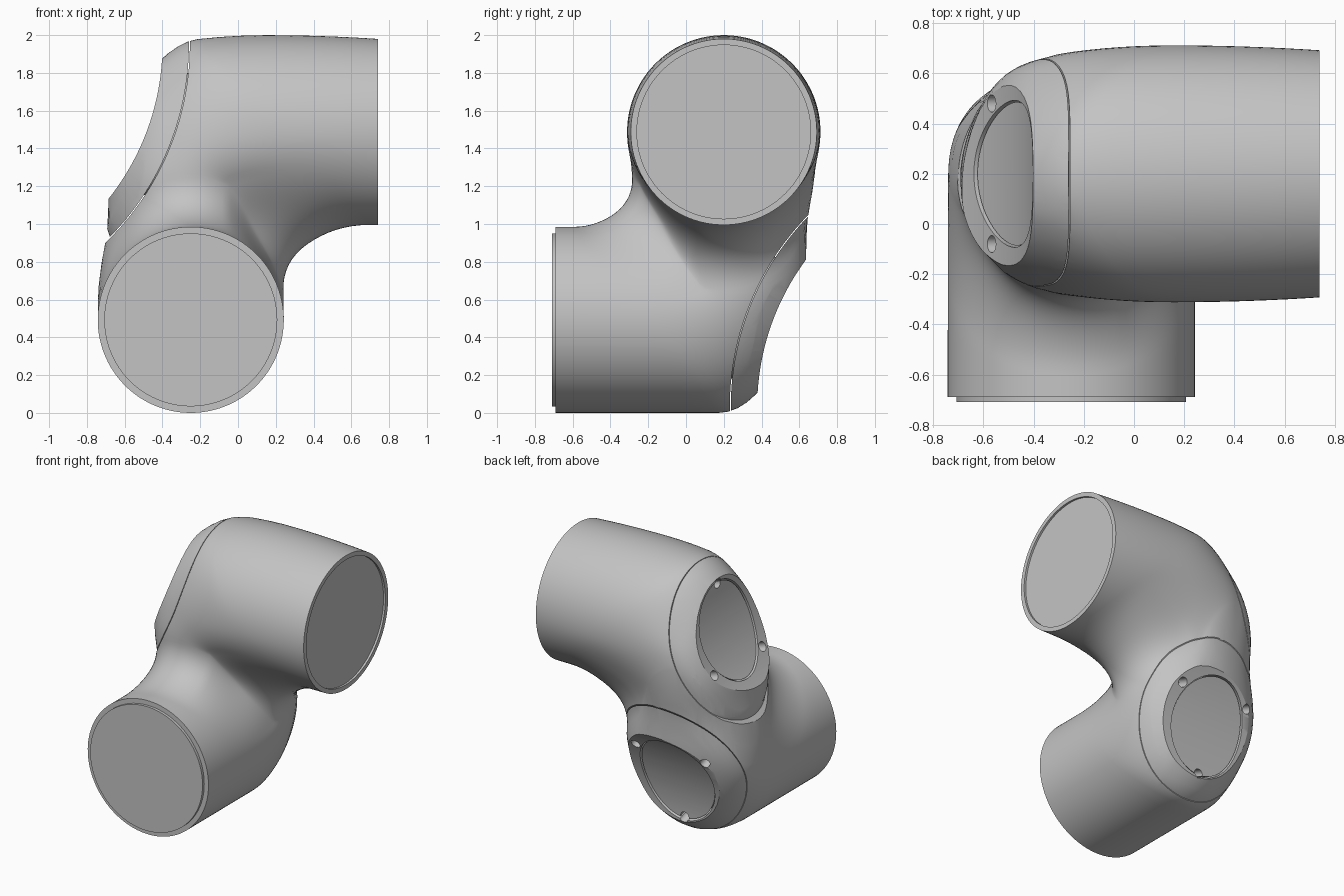
import bpy, bmesh, math
from mathutils import Matrix, Vector

if "Cube" in bpy.data.objects:
    bpy.data.objects.remove(bpy.data.objects["Cube"])

# One painted-metal colour
grey = bpy.data.materials.new("light_grey")
grey.use_nodes = True
grey.diffuse_color = (0.55, 0.55, 0.55, 1)
grey.node_tree.nodes["Principled BSDF"].inputs["Base Color"].default_value = grey.diffuse_color

# Layout: upper arm along +x, short vertical neck, lower arm along -y
CX, CY, Z_TOP, Z_LOW, R = -0.25, 0.2, 1.4875, 0.4925, 0.4925
X_END, Y_END = 0.74, -0.69


def make_object(name, bm):
    bmesh.ops.recalc_face_normals(bm, faces=bm.faces)
    mesh = bpy.data.meshes.new(name)
    bm.to_mesh(mesh)
    bm.free()
    mesh.materials.append(grey)
    obj = bpy.data.objects.new(name, mesh)
    bpy.context.collection.objects.link(obj)
    return obj


def cone(name, r1, r2, depth, matrix, segments=96):
    bm = bmesh.new()
    bmesh.ops.create_cone(bm, cap_ends=True, segments=segments, radius1=r1,
                          radius2=r2, depth=depth, matrix=matrix)
    return make_object(name, bm)


def carve(obj, operation, cutter):
    # Apply a boolean; the second solver is used only if the first returns nothing
    cutter.hide_render = True
    for solver in ("EXACT", "MANIFOLD"):
        mod = obj.modifiers.new("cut", "BOOLEAN")
        mod.operation, mod.solver, mod.object = operation, solver, cutter
        bpy.context.view_layer.update()
        graph = bpy.context.evaluated_depsgraph_get()
        mesh = bpy.data.meshes.new_from_object(obj.evaluated_get(graph))
        obj.modifiers.clear()
        if len(mesh.polygons) > 0:
            obj.data = mesh
            break
    bpy.data.objects.remove(cutter)


def smoothstep(v):
    v = min(max(v, 0), 1)
    return v * v * (3 - 2 * v)


def swell(p):
    # Waist on the outer side of the neck
    waist = math.exp(-((p.z - 0.99) / 0.22) ** 2)
    waist *= smoothstep((p.y - CY + 0.7) / 0.4) * smoothstep((0.7 - p.x + CX) / 0.4)
    p.x = CX + (p.x - CX) * (1 - 0.08 * waist)
    p.y = CY + (p.y - CY) * (1 - 0.08 * waist)
    # Slight barrel shape of the upper arm
    k = 0.115 if p.x > 0.15 else 0.32
    f = max(1.04 - k * (p.x - 0.15) ** 2, 0.96)
    p.y = CY + (p.y - CY) * (1 + (f - 1) * smoothstep((p.z - 1.05) / 0.4))
    if p.z > Z_TOP:
        p.z = Z_TOP + (p.z - Z_TOP) * f
    return p


def strand(angle, legs=8, arc=16):
    # One lengthwise line of the tube: leg, rounded corner, rounded corner, leg
    c, s = math.cos(angle), math.sin(angle)
    k1 = Vector((CX + R * c, CY + R * s, Z_TOP - R * c))
    k2 = Vector((k1.x, k1.y, Z_LOW - R * s))
    length = k1.z - k2.z
    # Inner corners are tight; outer corners take the remaining length
    d1, d2 = 0.15 + c * c, 0.15 + s * s
    most1, most2 = 0.34 + 2 * max(0, -c), 0.26 + 2 * max(0, s)
    b2 = min(length * d2 / (d1 + d2), most2)
    b1 = min(length - b2, most1)
    b2 = min(length - b1, most2)
    a1, a2 = 0.49 - 0.04 * c, 0.41 + 0.11 * s
    turns = [math.pi / 2 * i / arc for i in range(arc + 1)]
    first = [k1 + Vector((a1 * (1 - math.sin(t)), 0, -b1 * (1 - math.cos(t)))) for t in turns]
    second = [k2 + Vector((0, -a2 * (1 - math.cos(t)), b2 * (1 - math.sin(t)))) for t in turns]
    start = Vector((X_END, k1.y, k1.z))
    end = Vector((k2.x, Y_END, k2.z))
    neck = [first[-1].lerp(second[0], i / legs) for i in range(1, legs)]
    pts = [start.lerp(first[0], i / legs) for i in range(legs)] + first + neck + second
    pts += [second[-1].lerp(end, i / legs) for i in range(1, legs + 1)]
    return [swell(p) for p in pts]


def tube(name, sides=112):
    bm = bmesh.new()
    lines = [[bm.verts.new(p) for p in strand(2 * math.pi * (j + 0.37) / sides)]
             for j in range(sides)]
    for j in range(sides):
        a, b = lines[j - 1], lines[j]
        for i in range(len(a) - 1):
            bm.faces.new((a[i], a[i + 1], b[i + 1], b[i]))
    for i in (0, -1):
        bm.faces.new([line[i] for line in lines])
    bmesh.ops.remove_doubles(bm, verts=bm.verts, dist=0.00005)
    return make_object(name, bm)


# Placement of the upper cover, and the half turn that takes it to the lower one
along = Vector((0.34, 0, 0.94)).normalized()
normal = Vector((-along.z, 0, along.x))
frame = Matrix((Vector((0, -1, 0)), along, normal)).transposed().to_4x4()
frame = Matrix.Translation((-0.53, CY, 1.53)) @ frame
half_turn = Matrix(((0, -1, 0, CX + CY), (-1, 0, 0, CX + CY + 0.027),
                    (0, 0, -1, Z_TOP + Z_LOW), (0, 0, 0, 1)))
upright_to_y = Matrix.Rotation(math.pi / 2, 4, "X")


def drum(place, radius):
    # Large drum whose wall gives the dished seam and cover surfaces
    m = place @ Matrix.Translation((-1.71, CY, 1.95)) @ upright_to_y
    return cone("drum_cutter", radius, radius, 1.3, m, 320)


def plug(place, u, v, half_u, half_v, low, high, top=1.0):
    # Elliptical plug or taper, positioned on the cover
    m = place @ frame @ Matrix.Translation((u, v, (low + high) / 2))
    return cone("plug_cutter", 1, top, high - low, m @ Matrix.Diagonal((half_u, half_v, 1, 1)))


parts = []
body = tube("elbow_body")
for side, place in (("upper", Matrix.Identity(4)), ("lower", half_turn)):
    carve(body, "DIFFERENCE", drum(place, 1.455))

    # Tapered cover with an oval opening
    cover = tube(side + "_cover")
    carve(cover, "INTERSECT", drum(place, 1.45))
    carve(cover, "DIFFERENCE", drum(place, 1.31))
    carve(cover, "INTERSECT", plug(place, 0, -0.06, 0.66, 0.97, -0.4, 0.1, 0.36))
    carve(cover, "DIFFERENCE", plug(place, 0, 0, 0.293, 0.35, -0.6, 0.3))

    # Slightly sunken dished lid, seated in the body
    lid = tube(side + "_lid")
    carve(lid, "INTERSECT", drum(place, 1.47))
    carve(lid, "DIFFERENCE", drum(place, 1.32))
    carve(lid, "INTERSECT", plug(place, 0, 0, 0.286, 0.342, -0.6, 0.3))

    # Three screw holes around the lid edge
    for u, v in ((0, 0.335), (0.28, -0.22), (-0.28, -0.22)):
        for part in (cover, lid):
            carve(part, "DIFFERENCE", plug(place, u, v, 0.034, 0.034, -0.13, 0.2))
    parts += [cover, lid]

# Shallow socket in the upper end
socket = Matrix.Translation((X_END, CY, Z_TOP)) @ Matrix.Rotation(math.pi / 2, 4, "Y")
carve(body, "DIFFERENCE", cone("socket_cutter", 0.46, 0.46, 0.03, socket))

# Spigot lip on the lower end
lip = cone("lower_end_lip", 0.458, 0.458, 0.04,
           Matrix.Translation((CX, Y_END, Z_LOW)) @ upright_to_y)

for obj in bpy.context.view_layer.objects:
    obj.select_set(False)
for obj in parts + [body, lip]:
    obj.select_set(True)
bpy.context.view_layer.objects.active = body
bpy.ops.object.shade_smooth_by_angle(angle=math.radians(30))
